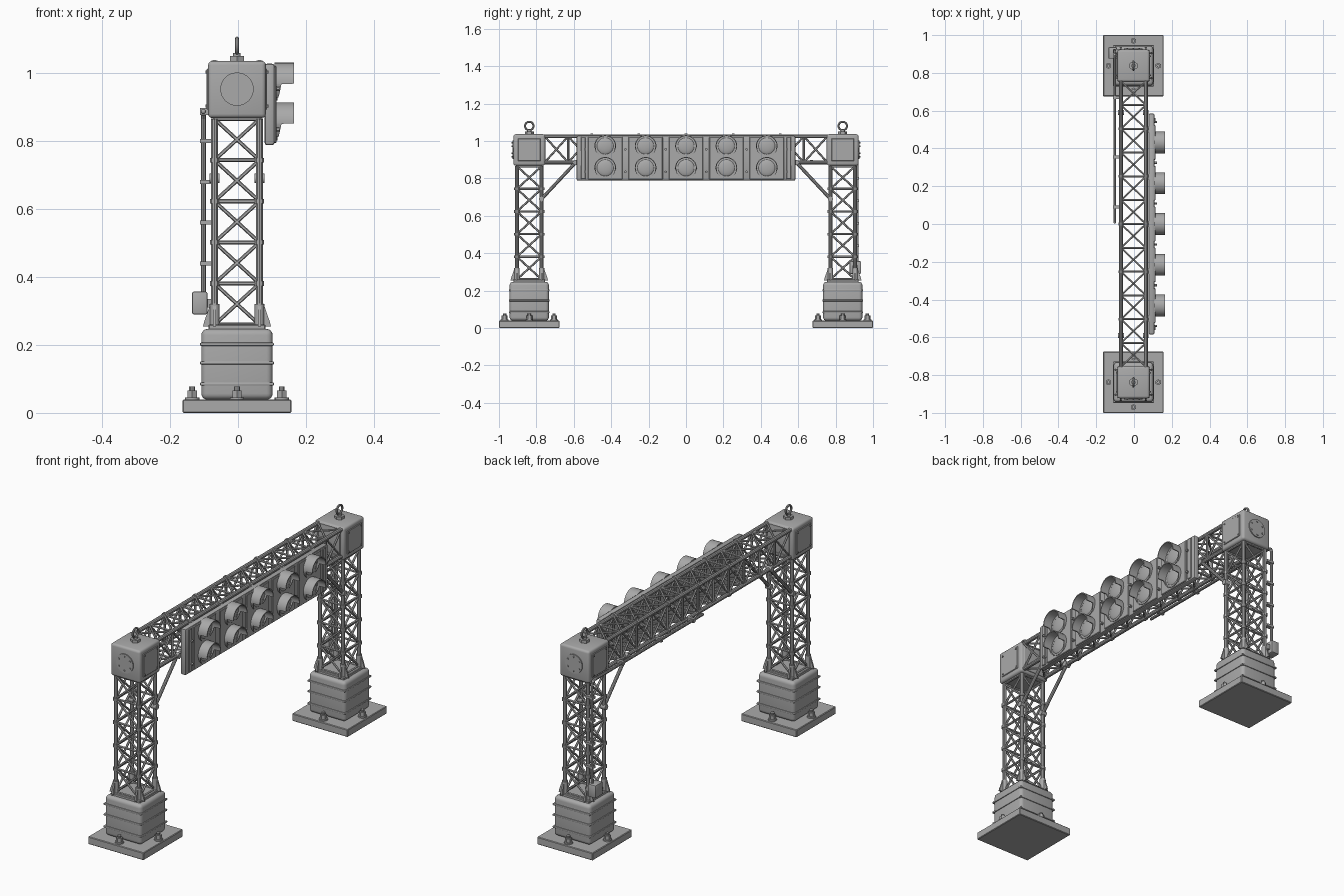
import bpy, bmesh, math
from mathutils import Vector, Matrix

if "Cube" in bpy.data.objects:
    bpy.data.objects.remove(bpy.data.objects["Cube"])

CX, LY, H = -0.003, 0.838, 0.066      # truss centre x, leg centre y, chord half spacing
grey = bpy.data.materials.new("steel grey")
grey.diffuse_color = (0.4, 0.4, 0.4, 1)
grey.use_nodes = True
grey.node_tree.nodes["Principled BSDF"].inputs["Base Color"].default_value = grey.diffuse_color


def tube(bm, a, b, r, n=8, r2=None):
    a, b = Vector(a), Vector(b)
    d = b - a
    m = Matrix.Translation((a + b) / 2) @ d.to_track_quat('Z', 'Y').to_matrix().to_4x4()
    bmesh.ops.create_cone(bm, cap_ends=True, segments=n, radius1=r,
                          radius2=r if r2 is None else r2, depth=d.length, matrix=m)


def box(bm, lo, hi, bevel=0, seg=3):
    lo, hi = Vector(lo), Vector(hi)
    m = Matrix.Translation((lo + hi) / 2) @ Matrix.Diagonal((hi - lo).to_4d())
    vs = bmesh.ops.create_cube(bm, size=1, matrix=m)['verts']
    if bevel:
        es = list({e for v in vs for e in v.link_edges})
        bmesh.ops.bevel(bm, geom=es, offset=bevel, segments=seg, profile=0.5, affect='EDGES')


def finish(bm, name):
    bmesh.ops.recalc_face_normals(bm, faces=bm.faces[:])
    me = bpy.data.meshes.new(name)
    bm.to_mesh(me)
    bm.free()
    me.materials.append(grey)
    ob = bpy.data.objects.new(name, me)
    bpy.context.collection.objects.link(ob)
    bpy.ops.object.select_all(action='DESELECT')
    ob.select_set(True)
    bpy.context.view_layer.objects.active = ob
    bpy.ops.object.shade_smooth_by_angle(angle=math.radians(35))
    return ob


def truss(bm, at, length, bays, hu, hv, collar_every):
    """Four chords with crossed lacing; at(u, v, t) maps into the world."""
    corners = [(-hu, -hv), (hu, -hv), (hu, hv), (-hu, hv)]
    step = length / bays
    for k, (u, v) in enumerate(corners):
        u2, v2 = corners[(k + 1) % 4]
        tube(bm, at(u, v, 0), at(u, v, length), 0.0105, 10)
        for i in range(bays + 1):
            t = i * step
            tube(bm, at(u, v, t), at(u2, v2, t), 0.006, 6)
            if i < bays:
                tube(bm, at(u, v, t), at(u2, v2, t + step), 0.0055, 6)
                tube(bm, at(u2, v2, t), at(u, v, t + step), 0.0055, 6)
            if 0 < i < bays and i % collar_every == 0:
                tube(bm, at(u, v, t - 0.007), at(u, v, t + 0.007), 0.0145, 10)


for s, side in ((-1, "front"), (1, "rear")):
    y = s * LY
    # base plate and anchor bolts
    bm = bmesh.new()
    box(bm, (CX - .16, y - .162, 0), (CX + .16, y + .162, .039), .003, 1)
    finish(bm, side + "_base_plate")
    bm = bmesh.new()
    for dx, dy in ((.132, 0), (-.132, 0), (0, .132), (0, -.132)):
        x, yy = CX + dx, y + dy
        tube(bm, (x, yy, .038), (x, yy, .046), .021, 16)
        tube(bm, (x, yy, .046), (x, yy, .066), .016, 6)
        tube(bm, (x, yy, .066), (x, yy, .078), .009, 10)
    finish(bm, side + "_anchor_bolts")
    # rounded footing with ribs
    bm = bmesh.new()
    box(bm, (CX - .105, y - .105, .039), (CX + .105, y + .105, .247), .018, 4)
    for z in (.085, .147, .202):
        box(bm, (CX - .109, y - .109, z - .005), (CX + .109, y + .109, z + .005), .004, 2)
    box(bm, (CX - .084, y - .084, .24), (CX + .084, y + .084, .26), .003, 1)
    finish(bm, side + "_footing")
    # lattice leg
    bm = bmesh.new()
    truss(bm, lambda u, v, t: (CX + u, y + v, .26 + t), .605, 5, H, H, 1)
    finish(bm, side + "_leg_truss")
    # sleeves and triangular gussets at the leg foot
    bm = bmesh.new()
    for a in (-1, 1):
        for b in (-1, 1):
            px, py = CX + a * H, y + b * H
            tube(bm, (px, py, .255), (px, py, .32), .015, 12)
            for dx, dy in ((a, 0), (0, b)):
                w = Vector((abs(dy), abs(dx), 0)) * .004
                d, p = Vector((dx, dy, 0)), Vector((px, py, 0))
                tri = [p + Vector((0, 0, .255)), p + d * .034 + Vector((0, 0, .255)),
                       p + d * .03 + Vector((0, 0, .27)), p + d * .012 + Vector((0, 0, .322)),
                       p + Vector((0, 0, .322))]
                f = bm.faces.new([bm.verts.new(q - w) for q in tri])
                g = bmesh.ops.extrude_face_region(bm, geom=[f])['geom']
                bmesh.ops.translate(bm, vec=w * 2, verts=[q for q in g if isinstance(q, bmesh.types.BMVert)])
                if f.is_valid is False or f not in bm.faces:
                    continue
    finish(bm, side + "_foot_gussets")
    # corner head box
    bm = bmesh.new()
    box(bm, (CX - .085, y - .085, .868), (CX + .085, y + .085, 1.036), .012, 3)
    finish(bm, side + "_head_box")
    # bolted covers on the head box: round outside, square on the sides
    bm = bmesh.new()
    ye = y + s * .085
    tube(bm, (CX, ye - s * .004, .953), (CX, ye + s * .005, .953), .049, 32)
    for k in range(6):
        a = math.radians(60 * k + 30)
        px, pz = CX + .037 * math.cos(a), .953 + .037 * math.sin(a)
        tube(bm, (px, ye, pz), (px, ye + s * .009, pz), .0045, 6)
    for a in (-1, 1):
        xe = CX + a * .085
        box(bm, (xe - .004, y - .06, .893), (xe + .004, y + .06, 1.013), .002, 1)
        for dy in (-.05, .05):
            for dz in (-.05, .05):
                tube(bm, (xe, y + dy, .953 + dz), (xe + a * .008, y + dy, .953 + dz), .0045, 6)
    finish(bm, side + "_head_covers")
    # lifting eye
    bm = bmesh.new()
    tube(bm, (CX, y, 1.03), (CX, y, 1.05), .024, 6)
    tube(bm, (CX, y, 1.05), (CX, y, 1.06), .011, 12)
    ring = [Vector((CX, y + .0225 * math.cos(k * math.pi / 12), 1.08 + .0225 * math.sin(k * math.pi / 12)))
            for k in range(24)]
    loops = []
    for p in ring:
        out = (p - Vector((CX, y, 1.08))).normalized()
        loops.append([bm.verts.new(p + .0055 * (out * math.cos(j * math.pi / 4)
                      + Vector((1, 0, 0)) * math.sin(j * math.pi / 4))) for j in range(8)])
    for k in range(24):
        for j in range(8):
            A, B = loops[k], loops[(k + 1) % 24]
            bm.faces.new((A[j], A[(j + 1) % 8], B[(j + 1) % 8], B[j]))
    finish(bm, side + "_lifting_eye")
    # diagonal knee braces with end knobs
    bm = bmesh.new()
    for a in (-1, 1):
        x = CX + a * H
        p, q = (x, s * (LY - H), .69), (x, s * .59, .885)
        tube(bm, p, q, .009, 10)
        for c in (p, q):
            tube(bm, (x - .015, c[1], c[2]), (x + .015, c[1], c[2]), .014, 12)
    finish(bm, side + "_knee_braces")

# overhead lattice beam
bm = bmesh.new()
truss(bm, lambda u, v, t: (CX + u, -.756 + t, .955 + v), 1.512, 12, H, .07, 2)
finish(bm, "beam_truss")

# lamp panel: back board, end strips, module plates, brackets
bm = bmesh.new()
box(bm, (.078, -.585, .788), (.108, .585, 1.028), .008, 2)
for s in (-1, 1):
    box(bm, (.104, s * .55 - .012, .796), (.113, s * .55 + .012, 1.02), .002, 1)
LAMPS = [(k - 2) * .216 for k in range(5)]
for y in LAMPS:
    box(bm, (.1, y - .092, .794), (.1135, y + .092, 1.022), .003, 1)
for y in (-.5, -.25, 0, .25, .5):
    for z in (.885, 1.015):
        box(bm, (CX + H - .008, y - .015, z - .012), (.082, y + .015, z + .012))
finish(bm, "lamp_panel")

# small bolts between the lamps
bm = bmesh.new()
for k in range(6):
    y = (k - 2.5) * .216
    for z in (.835, .955):
        tube(bm, (.104, y, z), (.122, y, z), .007, 6)
finish(bm, "panel_bolts")

# lamps: lens, rim and visor open at the bottom
bm = bmesh.new()
hoods = bmesh.new()
for y in LAMPS:
    for z in (.973, .856):
        m = Matrix.Translation((.113, y, z)) @ Matrix.Diagonal((.012, .047, .047, 1)) \
            @ Matrix.Rotation(math.pi / 2, 4, 'Y')
        bmesh.ops.create_uvsphere(bm, u_segments=24, v_segments=10, radius=1, matrix=m)
        tube(bm, (.108, y, z), (.117, y, z), .054, 32)
        rows = []
        steps = [(-50, .119), (-30, .123), (-5, .128), (-4, .165)]
        steps += [(a, .165) for a in range(8, 180, 12)]
        steps += [(184, .165), (185, .128), (210, .123), (230, .119)]
        for a, x1 in steps:
            c, sn = math.cos(math.radians(a)), math.sin(math.radians(a))
            rows.append([hoods.verts.new((x, y + r * c, z + r * sn))
                         for x, r in ((.108, .058), (x1, .058), (x1, .053), (.108, .053))])
        for A, B in zip(rows, rows[1:]):
            for j in range(4):
                hoods.faces.new((A[j], A[(j + 1) % 4], B[(j + 1) % 4], B[j]))
        hoods.faces.new(rows[0])
        hoods.faces.new(rows[-1])
finish(bm, "lamp_lenses")
finish(hoods, "lamp_visors")

# cable conduit with elbow, clips and junction box
bm = bmesh.new()
X, Y, Z = -.102, .916, .887
path = [(X, Y, .34), (X, Y, Z - .02), (X, Y - .006, Z - .006), (X, Y - .02, Z), (X, .01, Z)]
for p, q in zip(path, path[1:]):
    tube(bm, p, q, .0075, 10)
    bmesh.ops.create_uvsphere(bm, u_segments=10, v_segments=6, radius=.0075, matrix=Matrix.Translation(q))
for z in (.44, .56, .68, .8):
    box(bm, (X - .01, Y - .012, z - .006), (CX - H, Y + .01, z + .006))
for y in (.67, .355, .09):
    box(bm, (X - .01, y - .008, Z - .01), (CX - H, y + .008, Z + .01))
finish(bm, "cable_conduit")
bm = bmesh.new()
box(bm, (-.135, .875, .29), (-.09, .936, .357), .005, 2)
box(bm, (-.095, .89, .31), (CX - H, .92, .335))
finish(bm, "junction_box")
